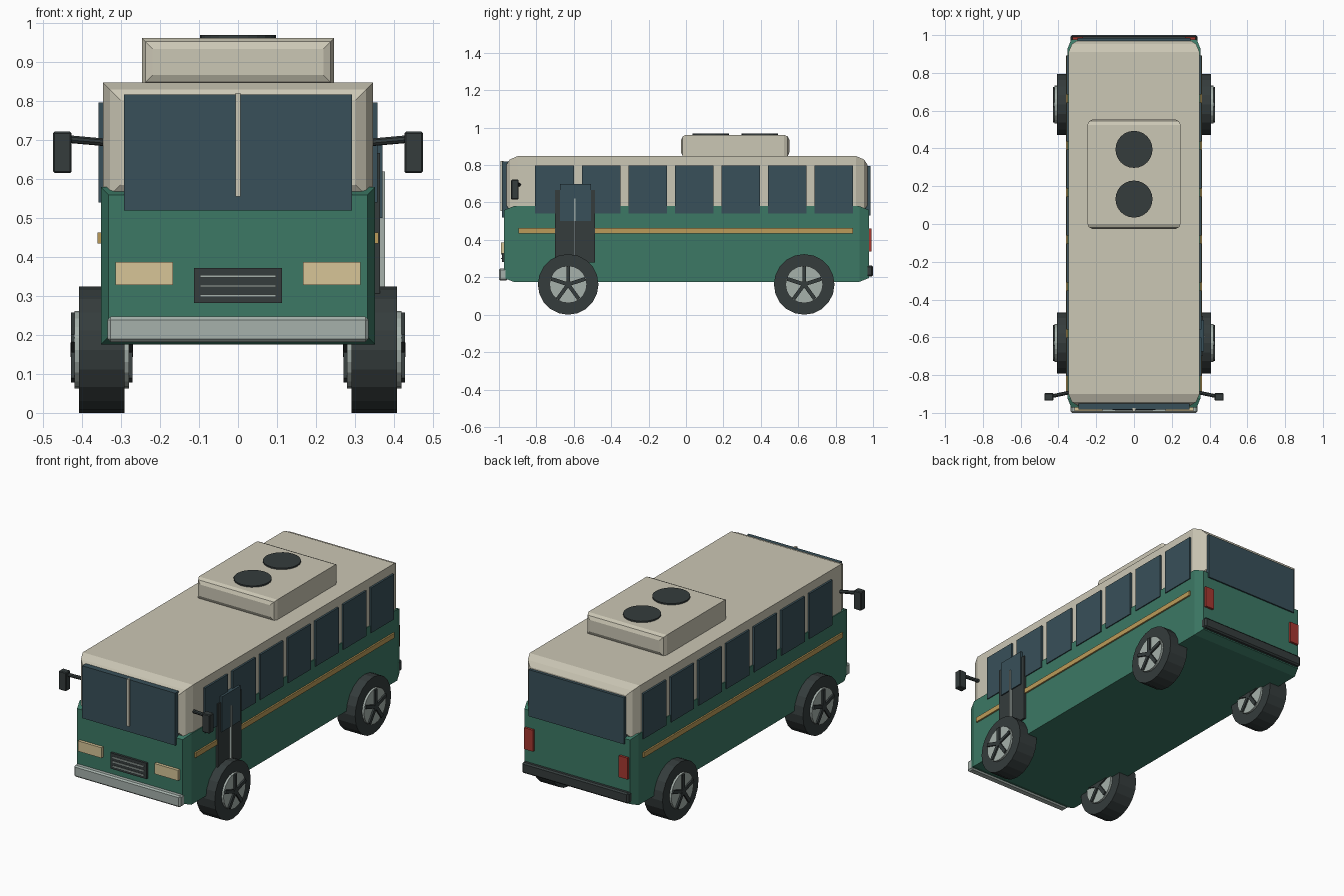
import bpy, bmesh, math
from mathutils import Vector

if "Cube" in bpy.data.objects:
    bpy.data.objects.remove(bpy.data.objects["Cube"])

def mat(name, r, g, b):
    m = bpy.data.materials.new(name)
    m.diffuse_color = (r, g, b, 1)
    m.use_nodes = True
    m.node_tree.nodes["Principled BSDF"].inputs["Base Color"].default_value = m.diffuse_color
    return m

CREAM = mat("cream", 0.60, 0.57, 0.46)
GREEN = mat("green", 0.045, 0.19, 0.13)
GLASS = mat("glass", 0.04, 0.08, 0.10)
DARK = mat("dark", 0.035, 0.045, 0.045)
CHROME = mat("chrome", 0.38, 0.44, 0.41)
AMBER = mat("amber", 0.50, 0.33, 0.10)
LAMP = mat("lamp", 0.68, 0.56, 0.31)
RED = mat("red", 0.38, 0.04, 0.03)

def finish(bm, name, m):
    bmesh.ops.recalc_face_normals(bm, faces=bm.faces)
    me = bpy.data.meshes.new(name)
    bm.to_mesh(me)
    bm.free()
    me.materials.append(m)
    ob = bpy.data.objects.new(name, me)
    bpy.context.collection.objects.link(ob)
    return ob

def box(name, x, y, z, m, bevel=0):
    """Box from (min, max) ranges."""
    bm = bmesh.new()
    bmesh.ops.create_cube(bm, size=1)
    for v in bm.verts:
        v.co = Vector([(r[0] + r[1]) / 2 + c * (r[1] - r[0]) for r, c in zip((x, y, z), v.co)])
    if bevel:
        bmesh.ops.bevel(bm, geom=bm.edges[:], offset=bevel, segments=1, affect='EDGES')
    return finish(bm, name, m)

def shell(name, hx, y, z, steps, m):
    """Box whose two ends taper in; steps = (distance from end, inset)."""
    bm = bmesh.new()
    secs = [(y[0] + d, i) for d, i in steps] + [(y[1] - d, i) for d, i in reversed(steps)]
    rings = []
    for yy, i in secs:
        w, lo, hi = hx - i, z[0] + i, z[1] - i
        rings.append([bm.verts.new(p) for p in ((-w, yy, lo), (w, yy, lo), (w, yy, hi), (-w, yy, hi))])
    for a, b in zip(rings, rings[1:]):
        for k in range(4):
            n = (k + 1) % 4
            bm.faces.new((a[k], a[n], b[n], b[k]))
    bm.faces.new(rings[0])
    bm.faces.new(rings[-1])
    return finish(bm, name, m)

def rod(name, a, b, r, n, m):
    """Cylinder between two points."""
    a, b = Vector(a), Vector(b)
    bm = bmesh.new()
    bmesh.ops.create_cone(bm, cap_ends=True, segments=n, radius1=r, radius2=r, depth=(b - a).length)
    q = Vector((0, 0, 1)).rotation_difference(b - a)
    for v in bm.verts:
        v.co = q @ v.co + (a + b) / 2
    return finish(bm, name, m)

def sided(s, a, b):
    return tuple(sorted((s * a, s * b)))

# Body shells
shell("lower_body", 0.352, (-0.972, 0.978), (0.176, 0.58), [(0, 0.02), (0.05, 0)], GREEN)
shell("upper_body", 0.347, (-0.96, 0.97), (0.54, 0.848),
      [(0, 0.045), (0.018, 0.018), (0.06, 0)], CREAM)

# Roof air conditioning unit with two fans
shell("roof_unit", 0.247, (-0.027, 0.553), (0.84, 0.962),
      [(0, 0.028), (0.009, 0.009), (0.028, 0)], CREAM)
for y in (0.132, 0.395):
    rod("roof_fan", (0, y, 0.955), (0, y, 0.97), 0.098, 24, DARK)

# Windscreen, divider and rear window
box("windscreen", (-0.293, 0.293), (-0.983, -0.94), (0.52, 0.818), GLASS)
box("windscreen_divider", (-0.007, 0.007), (-0.992, -0.975), (0.555, 0.822), CREAM)
box("rear_window", (-0.30, 0.30), (0.95, 0.986), (0.53, 0.795), GLASS)

# Grille with bars
box("grille", (-0.113, 0.113), (-0.985, -0.96), (0.282, 0.372), DARK)
for z in (0.301, 0.326, 0.351):
    box("grille_bar", (-0.097, 0.097), (-0.99, -0.98), (z - 0.003, z + 0.003), CHROME)

# Bumpers
box("front_bumper", (-0.335, 0.335), (-1.0, -0.955), (0.182, 0.247), CHROME, 0.008)
box("rear_bumper", (-0.335, 0.335), (0.955, 1.0), (0.203, 0.264), DARK, 0.008)

for s in (-1, 1):
    # Lamps
    box("headlamp", sided(s, 0.167, 0.315), (-0.989, -0.96), (0.328, 0.387), LAMP)
    box("tail_lamp", sided(s, 0.27, 0.325), (0.96, 0.991), (0.338, 0.46), RED)
    # Side windows and belt stripe
    for k in range(7):
        y = -0.703 + 0.2487 * k
        box("side_window", sided(s, 0.335, 0.358), (y - 0.103, y + 0.103), (0.54, 0.797), GLASS)
    box("belt_stripe", sided(s, 0.345, 0.361), (-0.895, 0.893), (0.435, 0.463), AMBER)
    # Mirrors
    box("mirror", sided(s, 0.427, 0.475), (-0.935, -0.895), (0.616, 0.722), DARK, 0.004)
    rod("mirror_arm", (s * 0.335, -0.89, 0.694), (s * 0.435, -0.912, 0.703), 0.01, 8, DARK)
    # Wheels: tyre, rim and five spokes on each face
    for y in (-0.63, 0.632):
        c, zc = s * 0.35, 0.162
        rod("tyre", (c - 0.058, y, zc), (c + 0.058, y, zc), 0.162, 20, DARK)
        rod("rim", (c - 0.07, y, zc), (c + 0.07, y, zc), 0.1, 20, CHROME)
        rod("hub", (c - 0.08, y, zc), (c + 0.08, y, zc), 0.02, 10, DARK)
        for k in range(5):
            sp = box("spoke", (-0.079, 0.079), (-0.01, 0.01), (0.005, 0.096), DARK)
            sp.location = (c, y, zc)
            sp.rotation_euler.x = k * math.tau / 5

# Entrance door on the right side
box("door", (0.335, 0.364), (-0.70, -0.487), (0.28, 0.667), DARK)
box("door_glass", (0.345, 0.371), (-0.674, -0.508), (0.50, 0.70), GLASS)
box("door_handle", (0.36, 0.377), (-0.598, -0.590), (0.32, 0.62), CHROME)
